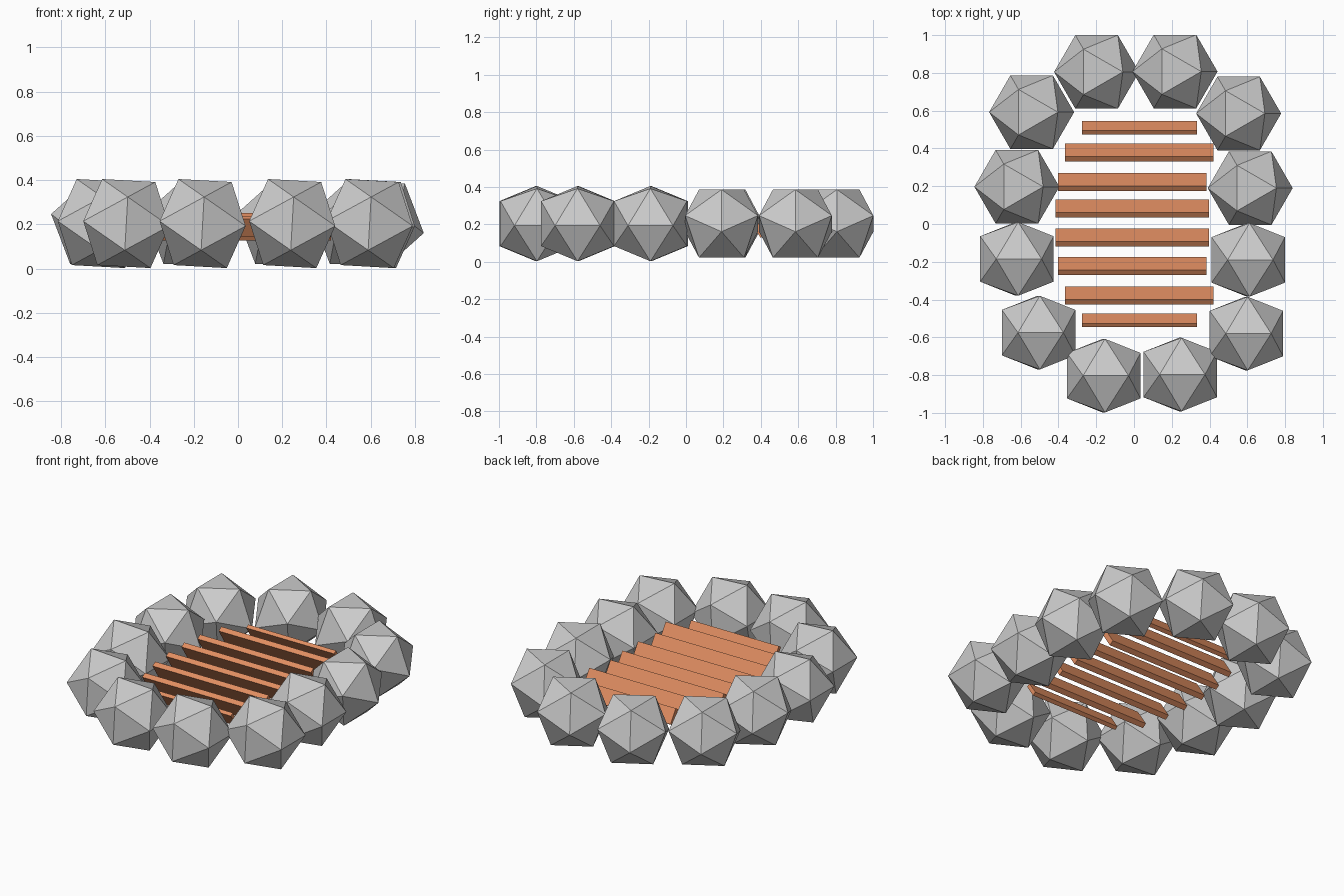
import bpy, bmesh, math
from mathutils import Matrix

if "Cube" in bpy.data.objects:
    bpy.data.objects.remove(bpy.data.objects["Cube"])

PHI = (1 + 5 ** 0.5) / 2
R = 0.229          # stone circumradius
Z = 0.204          # height of stone centres


def stone(name, x, y, tilt, turn):
    # icosahedron resting with an edge up, turned about z and tilted about y
    s = R / math.hypot(1, PHI)
    bm = bmesh.new()
    for a in (-s, s):
        for b in (-s * PHI, s * PHI):
            for co in ((a, 0, b), (0, b, a), (b, a, 0)):
                bm.verts.new(co)
    bmesh.ops.convex_hull(bm, input=bm.verts[:])
    rot = Matrix.Rotation(math.radians(tilt), 4, 'Y') @ Matrix.Rotation(math.radians(turn), 4, 'Z')
    bmesh.ops.transform(bm, matrix=rot, verts=bm.verts[:])
    me = bpy.data.meshes.new(name)
    bm.to_mesh(me)
    bm.free()
    ob = bpy.data.objects.new(name, me)
    ob.location = (x, y, Z)
    bpy.context.collection.objects.link(ob)


# ring of stones: front half and back half lie differently
front = [(0.605, -0.19), (0.595, -0.58), (0.245, -0.797), (-0.16, -0.803), (-0.505, -0.575), (-0.62, -0.185)]
back = [(-0.62, 0.197), (-0.542, 0.592), (-0.198, 0.805), (0.217, 0.807), (0.554, 0.585), (0.615, 0.19)]
for i, (x, y) in enumerate(front):
    stone(f"front_stone_{i}", x, y, 3.2, 0)
for i, (x, y) in enumerate(back):
    stone(f"back_stone_{i}", x, y, -20.9, 90)

# tilted wooden slats
wood = bpy.data.materials.new("wood")
wood.diffuse_color = (0.75, 0.27, 0.12, 1)
wood.use_nodes = True
wood.node_tree.nodes["Principled BSDF"].inputs["Base Color"].default_value = wood.diffuse_color


def slat(name, x0, x1, y, k):
    bpy.ops.mesh.primitive_cube_add(size=1, location=((x0 + x1) / 2, y, 0.19),
                                    rotation=(math.radians(-57), 0, 0))
    ob = bpy.context.object
    ob.name = name
    ob.scale = (x1 - x0, 0.128 * k, 0.032 * k)
    ob.data.materials.append(wood)


rows = [(-0.275, 0.333, 0.51, 0.75), (-0.365, 0.42, 0.378, 1),
        (-0.403, 0.383, 0.222, 1), (-0.415, 0.398, 0.082, 1)]
for i, (x0, x1, y, k) in enumerate(rows):
    slat(f"slat_back_{i}", x0, x1, y, k)
ys = [-0.51, -0.378, -0.222, -0.072]
for i, (x0, x1, _, k) in enumerate(rows):
    slat(f"slat_front_{i}", x0, x1, ys[i], k)
